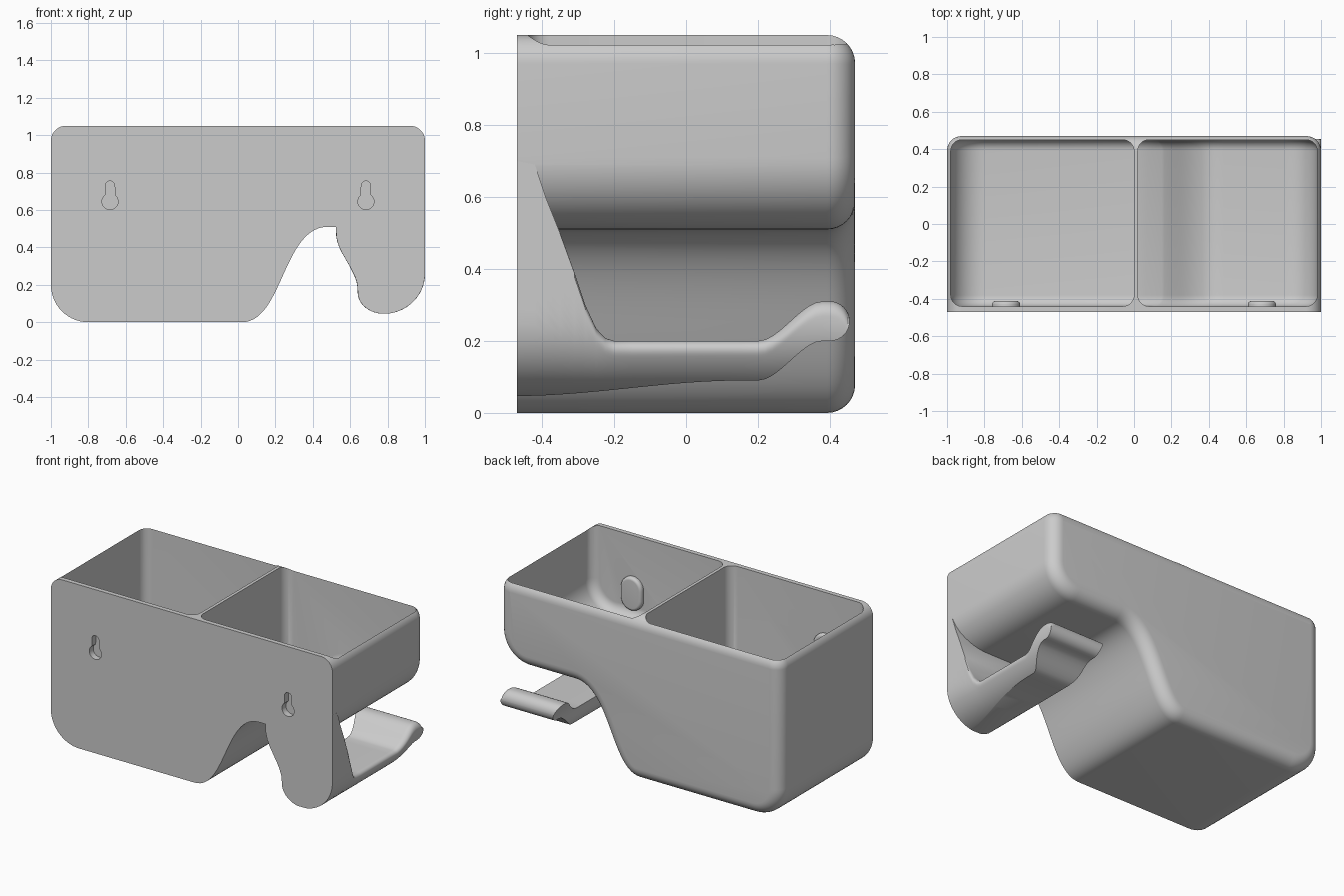
import bpy, bmesh
from math import sin, cos, pi, sqrt, radians

cube = bpy.data.objects.get("Cube")
if cube:
    bpy.data.objects.remove(cube, do_unlink=True)

grey = bpy.data.materials.new("plain_grey")
grey.use_nodes = True
grey.diffuse_color = (0.6, 0.6, 0.6, 1)
grey.node_tree.nodes["Principled BSDF"].inputs["Base Color"].default_value = (0.6, 0.6, 0.6, 1)


def arc(cx, cz, r, start, end, n=14):
    angles = [radians(start + (end - start) * i / n) for i in range(n + 1)]
    return [(cx + r * cos(a), cz + r * sin(a)) for a in angles]


def bezier(p0, p1, p2, p3, n=28):
    out = []
    for i in range(n + 1):
        t = i / n
        s = 1 - t
        out.append(tuple(s**3 * a + 3 * s * s * t * b + 3 * s * t * t * c + t**3 * d
                         for a, b, c, d in zip(p0, p1, p2, p3)))
    return out


def inset(points, d):
    """Move a counter-clockwise outline inward by d."""
    out = []
    for i, p in enumerate(points):
        normals = []
        for a, b in ((points[i - 1], p), (p, points[(i + 1) % len(points)])):
            dx, dz = b[0] - a[0], b[1] - a[1]
            length = sqrt(dx * dx + dz * dz)
            normals.append((-dz / length, dx / length))
        (ax, az), (bx, bz) = normals
        k = d / (1 + ax * bx + az * bz)
        out.append((p[0] + (ax + bx) * k, p[1] + (az + bz) * k))
    return out


def loft(name, rings):
    """Skin counter-clockwise x-z rings from low y to high y and cap both ends."""
    bm = bmesh.new()
    loops = [[bm.verts.new(p) for p in ring] for ring in rings]
    for a, b in zip(loops, loops[1:]):
        for i in range(len(a)):
            bm.faces.new((b[i - 1], b[i], a[i], a[i - 1]))
    bm.faces.new(loops[0])
    bm.faces.new(loops[-1][::-1])
    bm.normal_update()
    mesh = bpy.data.meshes.new(name)
    bm.to_mesh(mesh)
    bm.free()
    mesh.materials.append(grey)
    ob = bpy.data.objects.new(name, mesh)
    bpy.context.collection.objects.link(ob)
    return ob


def prism(name, outline, y0, y1, front_r=0, back_r=0, n=8):
    """Extrude an x-z outline along y, with rounded end rims."""
    steps = [pi / 2 * i / n for i in range(n + 1)]
    levels = [(y0, 0)]
    if front_r:
        levels = [(y0 + front_r * (1 - sin(a)), front_r * (1 - cos(a))) for a in reversed(steps)]
    if back_r:
        levels += [(y1 - back_r * (1 - sin(a)), back_r * (1 - cos(a))) for a in steps]
    else:
        levels.append((y1, 0))
    return loft(name, [[(x, y, z) for x, z in inset(outline, d)] for y, d in levels])


def combine(target, tool, operation):
    mod = target.modifiers.new(operation.lower(), "BOOLEAN")
    mod.operation, mod.object, mod.solver = operation, tool, "EXACT"
    bpy.context.view_layer.objects.active = target
    bpy.ops.object.modifier_apply(modifier=mod.name)
    bpy.data.objects.remove(tool, do_unlink=True)


def smoothstep(a, b, v):
    t = min(1, max(0, (v - a) / (b - a)))
    return t * t * (3 - 2 * t)


# Box with a deep left half and a shallow right half
outline = (arc(-0.8, 0.2, 0.2, 180, 270)
           + bezier((0.02, 0), (0.24, 0), (0.24, 0.51), (0.48, 0.51))
           + arc(0.8, 0.71, 0.2, 270, 360)
           + arc(0.92, 0.97, 0.08, 0, 90)
           + arc(-0.92, 0.97, 0.08, 90, 180))
holder = prism("wall_holder", outline, -0.47, 0.47, back_r=0.078)


# Hook: bowl-shaped cross-section, trimmed by the side profile
def left_edge(z):
    if z < 0.16:
        return 0.78 - 0.14 * sqrt(max(0, 1 - ((0.16 - z) / 0.115) ** 2))
    return 0.64 - 0.115 * smoothstep(0.18, 0.47, z)


def right_edge(z):
    return 0.78 + 0.22 * sqrt(max(0, 1 - (max(0, 0.26 - z) / 0.215) ** 2))


gusset = [(-0.47, 0.7), (-0.42, 0.69), (-0.39, 0.6), (-0.35, 0.5), (-0.31, 0.39),
          (-0.28, 0.3), (-0.25, 0.235), (-0.225, 0.208), (-0.2, 0.2)]


def hook_range(y):
    """Bottom and top height of the hook at depth y."""
    rise = 0.11 * smoothstep(0.2, 0.38, y)
    low = 0.047 + 0.043 * smoothstep(-0.47, 0.15, y) + rise
    high = 0.2 + rise
    for (ya, za), (yb, zb) in zip(gusset, gusset[1:]):
        if ya <= y <= yb:
            high = za + (zb - za) * (y - ya) / (yb - ya)
    if y > 0.4:
        half = 0.055 * sqrt(max(0.0004, 1 - ((y - 0.4) / 0.055) ** 2))
        low, high = 0.255 - half, 0.255 + half
    return low, high


def hook_ring(y, n=24):
    low, high = hook_range(y)
    r = min(0.04 * smoothstep(-0.33, -0.2, y), high - low)
    heights = [low + (high - low) * (1 - cos(pi * i / n)) / 2 for i in range(n + 1)]
    right = []
    for z in heights:
        over = max(0, z - (high - r))
        cut = r - sqrt(max(0, r * r - over * over))
        right.append((right_edge(z) - cut, y, z))
    return right + [(left_edge(z), y, z) for z in reversed(heights)]


stations = [y for y, z in gusset]
stations += [-0.2 + 0.05 * i for i in range(1, 8)]
stations += [0.2 + 0.02 * i for i in range(10)]
stations += [0.4 + 0.055 * sin(pi / 2 * i / 8) for i in range(9)]
hook = loft("hook", [hook_ring(y) for y in stations])
combine(holder, hook, "UNION")

# Two open compartments either side of a thin divider
wall = inset(outline, 0.02)
left_floor = [p for p in wall if p[0] < -0.05 and p[1] < 0.9]
right_floor = [p for p in wall if p[0] > 0.14 and p[1] < 0.9]
pockets = {
    "left_pocket": [(-0.98, 1.2)] + left_floor + [(0, 0.02), (0, 1.2)],
    "right_pocket": [(0.02, 0.02)] + right_floor + [(0.98, 1.2), (0.02, 1.2)],
}
for name, shape in pockets.items():
    combine(holder, prism(name, shape, -0.44, 0.45, 0.06, 0.06), "DIFFERENCE")

# Hanging keyholes, each backed by a raised boss inside the box
for x in (-0.684, 0.684):
    boss = arc(x, 0.65, 0.075, 180, 360) + arc(x, 0.715, 0.075, 0, 180)
    combine(holder, prism("keyhole_boss", boss, -0.455, -0.412, back_r=0.018), "UNION")
    keyhole = arc(x, 0.645, 0.043, 126, 414, 28) + arc(x, 0.73, 0.025, 0, 180)
    combine(holder, prism("keyhole", keyhole, -0.6, -0.43), "DIFFERENCE")

# Smooth curves, crisp rims
bpy.ops.object.select_all(action="DESELECT")
holder.select_set(True)
bpy.context.view_layer.objects.active = holder
bpy.ops.object.shade_smooth_by_angle(angle=radians(30))
